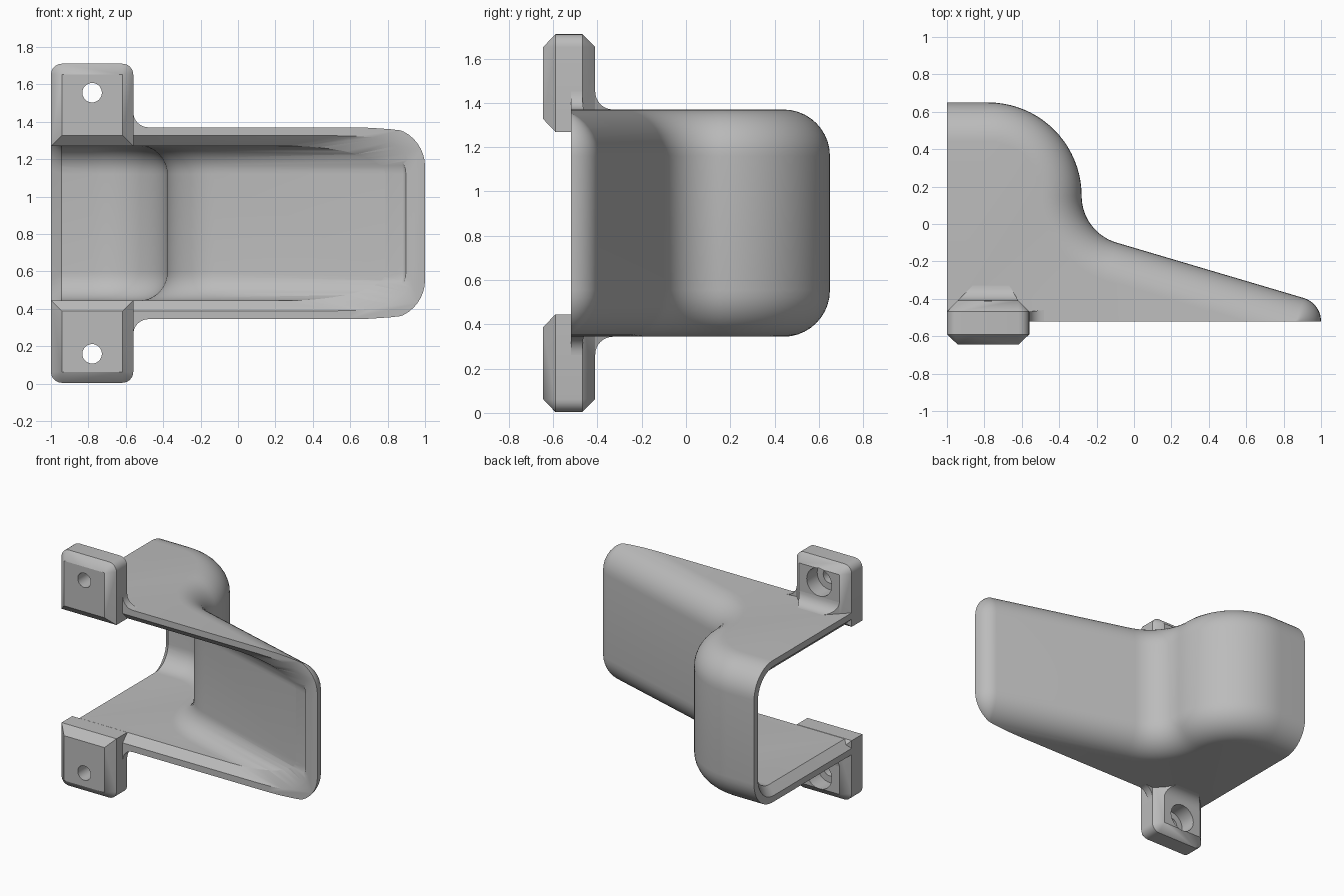
import bpy, bmesh, math

cube = bpy.data.objects.get("Cube")
if cube:
    bpy.data.objects.remove(cube, do_unlink=True)

MID = 0.857            # mirror height
HALF = 0.513           # half height of the hood
FRONT = -0.52          # open front plane
WALL, LIP = 0.1, 0.045
NX, NY = math.cos(math.radians(73)), math.sin(math.radians(73))

mat = bpy.data.materials.new("plain grey")
mat.use_nodes = True
mat.diffuse_color = (0.5, 0.5, 0.5, 1)
mat.node_tree.nodes["Principled BSDF"].inputs["Base Color"].default_value = (0.5, 0.5, 0.5, 1)


def loft(name, rings):
    """Closed solid through rings of equal length."""
    bm = bmesh.new()
    rows = [[bm.verts.new(p) for p in ring] for ring in rings]
    n = len(rows[0])
    for a, b in zip(rows, rows[1:]):
        for i in range(n):
            j = (i + 1) % n
            bm.faces.new((a[i], a[j], b[j], b[i]))
    bm.faces.new(rows[0][::-1])
    bm.faces.new(rows[-1])
    bmesh.ops.remove_doubles(bm, verts=bm.verts, dist=1e-5)
    bmesh.ops.recalc_face_normals(bm, faces=bm.faces)
    me = bpy.data.meshes.new(name)
    bm.to_mesh(me)
    bm.free()
    me.materials.append(mat)
    ob = bpy.data.objects.new(name, me)
    bpy.context.collection.objects.link(ob)
    return ob


def boolean(ob, tool, op="DIFFERENCE"):
    mod = ob.modifiers.new("bool", "BOOLEAN")
    mod.operation, mod.solver, mod.object = op, "EXACT", tool
    bpy.context.view_layer.objects.active = ob
    bpy.ops.object.modifier_apply(modifier=mod.name)
    bpy.data.objects.remove(tool, do_unlink=True)


def arc(cx, cy, r, a0, a1, n):
    angles = [math.radians(a0 + (a1 - a0) * i / n) for i in range(n + 1)]
    return [(cx + r * math.cos(a), cy + r * math.sin(a)) for a in angles]


def profile(d):
    """Plan outline of the curved wall, offset inward by d."""
    tip = max(0.13 - d, 0.004)
    cx = 1 - d - tip
    cy = -0.089 - ((tip + d) + (cx + 0.096) * NX) / NY
    pts = arc(-0.78, 0.15, 0.5 - d, 90, 0, 20)
    pts += arc(-0.02, 0.15, 0.26 + d, 180, 253, 14)[1:]
    pts += arc(cx, cy, tip, 73, 0, 10)
    return pts + [(1 - d, -1)]


def layers(d):
    """Inset and height pairs for the rounded lower and upper edges."""
    r = 0.21 - 0.6 * d
    low = []
    for k in range(11):
        a = math.radians(9 * k)
        low.append((r * (1 - math.sin(a)), HALF - d - r * (1 - math.cos(a))))
    return [(e, MID - h) for e, h in low] + [(e, MID + h) for e, h in reversed(low)]


def hood_solid(name, d, left):
    rings = []
    for e, z in layers(d):
        pts = [(left, 0.65 - d - e)] + profile(d + e) + [(left, -1)]
        rings.append([(x, y, z) for x, y in pts])
    return loft(name, rings)


def x_at(d, y):
    pts = profile(d)
    for (xa, ya), (xb, yb) in zip(pts, pts[1:]):
        if ya >= y > yb:
            return xa + (xb - xa) * (ya - y) / (ya - yb)


def front_ring(s):
    d, y = LIP + s, FRONT + s
    pts = [(x_at(d + e, y), y, z) for e, z in layers(d)]
    return pts + [(-1.2, y, pts[-1][2]), (-1.2, y, pts[0][2])]


def side_ring(s):
    d, x = LIP + s, -1 + s
    pts = [(x, 0.65 - d - e, z) for e, z in layers(d)]
    return pts + [(x, -0.9, pts[-1][2]), (x, -0.9, pts[0][2])]


def box(name, x0, x1, y0, y1, z0, z1):
    return loft(name, [[(x0, y0, z), (x1, y0, z), (x1, y1, z), (x0, y1, z)] for z in (z0, z1)])


# Hood: curved shell, open at the front and on one side, with chamfered rims
hood = hood_solid("hood", 0, -1)
boolean(hood, box("front_cut", -2, 2, -2, FRONT, -1, 3))
boolean(hood, hood_solid("cavity", WALL, -1.2))
steps = (-0.02, 0.055, 0.075)
boolean(hood, loft("front_rim_cut", [front_ring(s) for s in steps]))
boolean(hood, loft("side_rim_cut", [side_ring(s) for s in steps]))


def rod(name, r, z, y0, y1):
    ring = arc(-0.78, z, r, 0, 352.5, 47)
    return loft(name, [[(x, y, h) for x, h in ring] for y in (y0, y1)])


def ear_ring(y, r, up):
    """Rounded outer corners, square corners against the hood."""
    x0, x1, z0, z1 = -0.942, -0.618, 1.327, 1.652
    pts = [(x0 - r, z0 - r), (x1 + r, z0 - r)]
    pts += arc(x1, z1, r, 0, 90, 6) + arc(x0, z1, r, 90, 180, 6)
    return [(x, y, MID + up * (z - MID)) for x, z in pts]


def fillet(name, up, place):
    """Concave gusset; place(t) gives the two plan points at distance t."""
    rings = []
    for k in range(9):
        a = math.radians(90 * k / 8)
        t, h = 0.08 * (1 - math.cos(a)), 0.082 * (1 - math.sin(a))
        p, q = place(t)
        z0, z1 = MID + up * 0.48, MID + up * (HALF + h)
        rings.append([(*p, z0), (*q, z0), (*q, z1), (*p, z1)])
    return loft(name, rings)


parts = [hood]
for side, up in (("upper", 1), ("lower", -1)):
    # Mounting ear with a through hole and a counterbore behind
    sections = ((-0.645, 0), (-0.59, 0.058), (-0.468, 0.058), (-0.41, 0))
    ear = loft(side + "_ear", [ear_ring(y, r, up) for y, r in sections])
    z = MID + up * 0.698
    boolean(ear, rod("screw_hole", 0.052, z, -0.8, -0.2))
    boolean(ear, rod("counterbore", 0.1, z, -0.53, -0.2))
    # Gussets joining the ear to the hood
    back = fillet(side + "_back_gusset", up,
                  lambda t: ((-0.942 + t, -0.41 + t), (-0.618 - t * 0.6, -0.41 + t)))
    edge = fillet(side + "_side_gusset", up,
                  lambda t: ((-0.56 + t, FRONT), (-0.56 + t, -0.468 + t * 0.1)))
    parts += [ear, back, edge]

bpy.ops.object.select_all(action="DESELECT")
for ob in parts:
    ob.select_set(True)
bpy.context.view_layer.objects.active = hood
bpy.ops.object.shade_smooth_by_angle(angle=math.radians(30))
